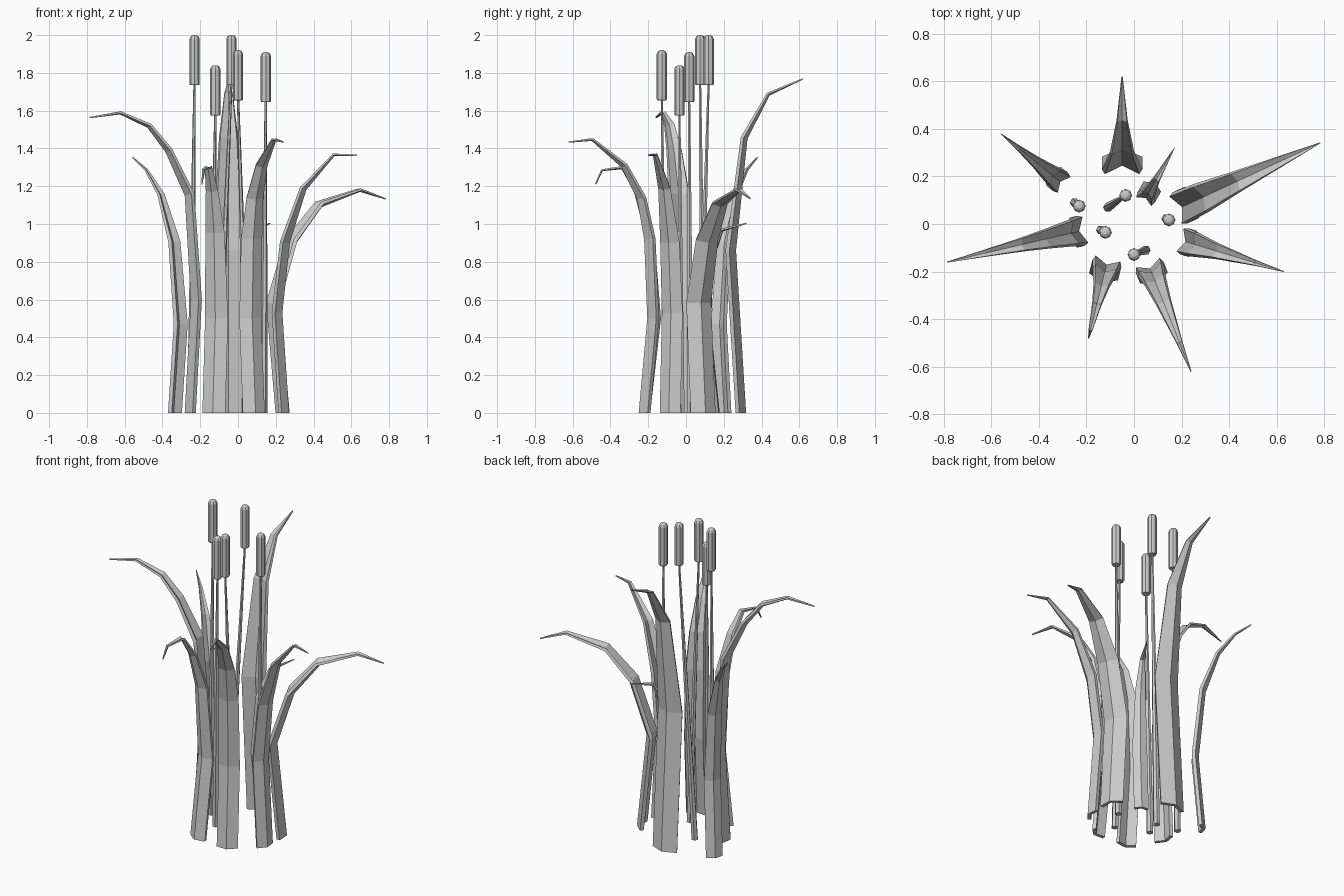
import bpy, bmesh
from mathutils import Vector

cube = bpy.data.objects.get("Cube")
if cube:
    bpy.data.objects.remove(cube, do_unlink=True)

grey = bpy.data.materials.new("plain_grey")
grey.use_nodes = True
GREY = (0.6, 0.6, 0.6, 1)
grey.diffuse_color = GREY
grey.node_tree.nodes["Principled BSDF"].inputs["Base Color"].default_value = GREY


def loft(name, rings):
    """Skin a list of equal-length point rings and cap both ends."""
    bm = bmesh.new()
    loops = [[bm.verts.new(p) for p in ring] for ring in rings]
    n = len(loops[0])
    for a, b in zip(loops, loops[1:]):
        for i in range(n):
            j = (i + 1) % n
            bm.faces.new((a[i], a[j], b[j], b[i]))
    bm.faces.new(loops[0][::-1])
    bm.faces.new(loops[-1])
    bmesh.ops.recalc_face_normals(bm, faces=bm.faces)
    mesh = bpy.data.meshes.new(name)
    bm.to_mesh(mesh)
    bm.free()
    mesh.materials.append(grey)
    obj = bpy.data.objects.new(name, mesh)
    bpy.context.collection.objects.link(obj)
    return obj


def leaf(name, root, tip, width, path):
    """Keeled blade: path holds (share of the way from root to tip, height)."""
    root, tip = Vector((*root, 0)), Vector((*tip, 0))
    out = (tip - root).normalized()
    up = Vector((0, 0, 1))
    side = up.cross(out)
    keel = [root.lerp(tip, t) + up * z for t, z in path]
    # Distance along the blade sets the taper
    dist = [0]
    for a, b in zip(keel, keel[1:]):
        dist.append(dist[-1] + (b - a).length)
    rings = []
    for i, p in enumerate(keel):
        if i == 0:
            tangent = up
        else:
            nxt = keel[min(i + 1, len(keel) - 1)]
            tangent = (p - keel[i - 1]).normalized()
            if nxt != p:
                tangent = (tangent + (nxt - p).normalized()).normalized()
        normal = side.cross(tangent).normalized()
        if normal.dot(out) < 0 and i == 0:
            normal = -normal
        s = dist[i] / dist[-1]
        taper = 1 if s < 0.5 else max(0.03, 1 - ((s - 0.5) / 0.5) ** 1.4)
        half = width / 2 * taper
        thick = 0.02 * max(0.3, taper ** 0.5)
        edge = p - normal * half * 0.42
        inner = normal * thick
        rings.append([edge - side * half, p, edge + side * half,
                      edge + side * half * 0.85 - inner, p - inner,
                      edge - side * half * 0.85 - inner])
    return loft(name, rings)


# Leaves around the clump
leaf("back_leaf", (-0.05, 0.265), (-0.05, 0.62), 0.17,
     [(.15, 0), (0, .86), (.17, 1.45), (.5, 1.68), (1, 1.765)])
leaf("left_back_leaf", (.22, .08), (.78, .34), 0.145,
     [(.09, 0), (0, .58), (.16, .9), (.4, 1.09), (.76, 1.17), (1, 1.13)])
leaf("left_front_leaf", (.235, -.08), (.63, -.2), 0.115,
     [(.09, 0), (0, .53), (.1, .9), (.32, 1.18), (.7, 1.36), (1, 1.36)])
leaf("front_leaf", (.075, -.205), (.24, -.62), 0.125,
     [(.11, 0), (0, .5), (.04, .92), (.13, 1.13), (.33, 1.3), (.71, 1.44), (1, 1.43)])
leaf("drooping_front_leaf", (-.12, -.19), (-.19, -.475), 0.125,
     [(.2, 0), (0, .5), (.1, .95), (.3, 1.17), (.53, 1.29), (.88, 1.28), (1, 1.21)])
leaf("right_leaf", (-.25, -.035), (-.785, -.16), 0.13,
     [(.06, 0), (0, .6), (.06, 1.15), (.25, 1.38), (.43, 1.51), (.7, 1.58), (1, 1.56)])
leaf("right_back_leaf", (-.325, .19), (-.56, .38), 0.1,
     [(.13, 0), (0, .47), (.13, .9), (.4, 1.15), (.7, 1.28), (1, 1.35)])
leaf("small_back_leaf", (.05, .11), (.17, .32), 0.085,
     [(.3, 0), (.08, .45), (.15, .8), (.4, .96), (1, 1.0)])


def ring(center, radius, sides):
    arm = Vector((radius, 0, 0))
    from mathutils import Matrix
    return [center + Matrix.Rotation(6.28319 * i / sides, 3, 'Z') @ arm
            for i in range(sides)]


# Reed stalks with long rounded seed heads: (foot xy, head xy, top height)
reeds = [((-.25, .09), (-.23, .075), 2.0),
         ((-.11, .07), (-.035, .12), 2.0),
         ((-.14, -.025), (-.12, -.035), 1.84),
         ((.05, -.11), (0, -.128), 1.92),
         ((.135, .022), (.147, .017), 1.91)]
for k, (foot, head, top) in enumerate(reeds, 1):
    low = top - 0.265
    foot, neck = Vector((*foot, 0)), Vector((*head, low + 0.02))
    loft(f"reed_stalk_{k}", [ring(foot.lerp(neck, t), r, 6)
                             for t, r in ((0, .02), (.5, .014), (1, .006))])
    loft(f"seed_head_{k}", [ring(Vector((*head, z)), r, 8)
                            for z, r in ((low, .024), (low + .006, .027), (top - .02, .027),
                                         (top - .006, .02), (top, .01))])
